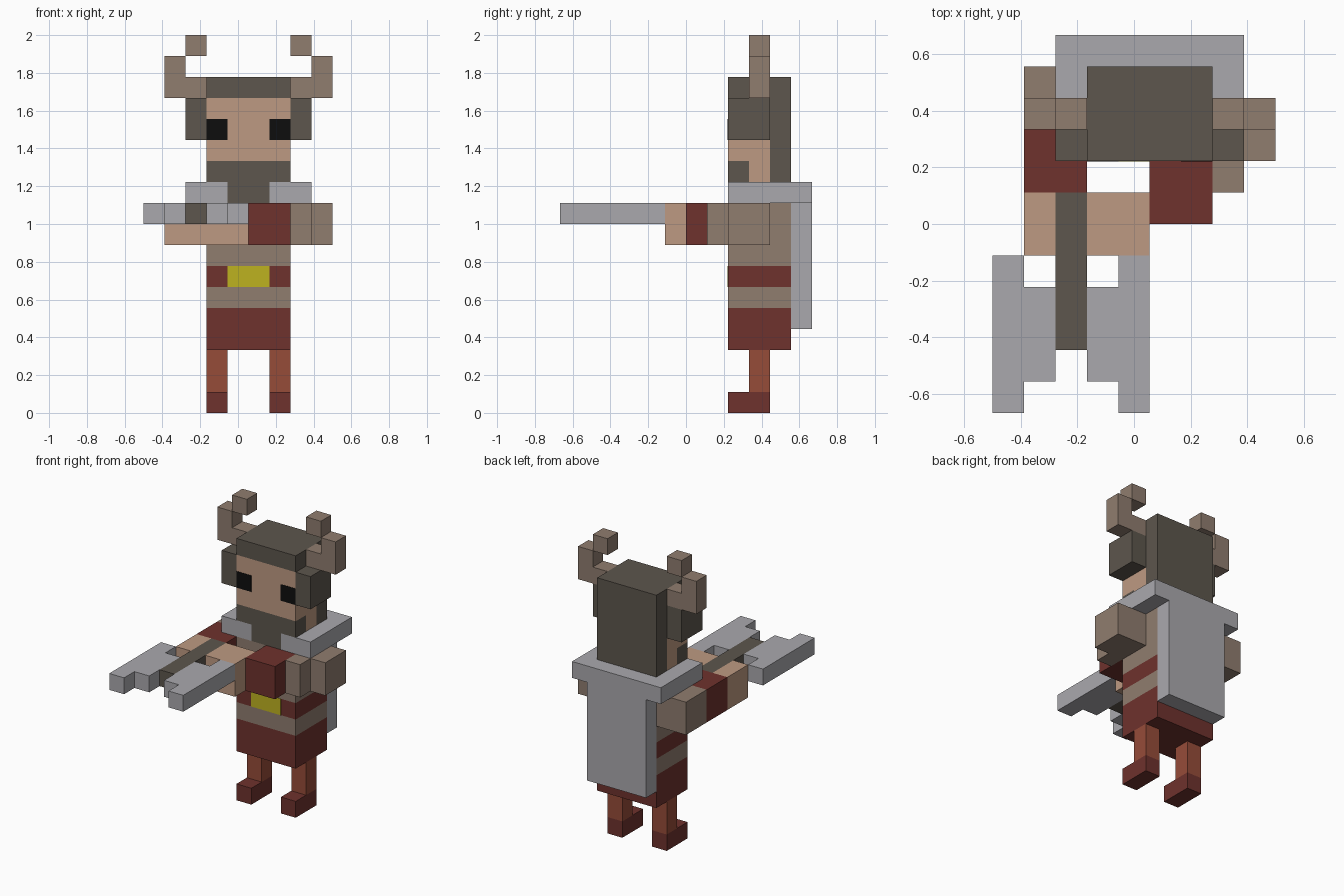
import bpy, bmesh
from mathutils import Vector

cube = bpy.data.objects.get("Cube")
if cube:
    bpy.data.objects.remove(cube, do_unlink=True)

U = 1 / 9                        # size of one block
ORIGIN = Vector((4.5, 6, 0))     # block-grid point that sits at the world origin


def linear(c):
    c /= 255
    return c / 12.92 if c <= 0.04045 else ((c + 0.055) / 1.055) ** 2.4


def material(name, *rgb):
    col = tuple(linear(c) for c in rgb) + (1.0,)
    m = bpy.data.materials.new(name)
    m.use_nodes = True
    m.diffuse_color = col
    bsdf = m.node_tree.nodes["Principled BSDF"]
    bsdf.inputs["Base Color"].default_value = col
    bsdf.inputs["Roughness"].default_value = 0.9
    return m


HAIR = material("dark_brown_grey", 93, 86, 77)
SKIN = material("skin", 190, 154, 130)
CLOTH = material("taupe", 144, 125, 111)
MAROON = material("maroon", 110, 50, 45)
RUST = material("rust", 150, 76, 57)
STEEL = material("light_grey", 170, 169, 174)
YELLOW = material("yellow", 190, 178, 32)
BLACK = material("black", 13, 13, 13)

SIDES = {  # outward direction: corners of that side of a unit block
    (1, 0, 0): ((1, 0, 0), (1, 1, 0), (1, 1, 1), (1, 0, 1)),
    (-1, 0, 0): ((0, 0, 0), (0, 0, 1), (0, 1, 1), (0, 1, 0)),
    (0, 1, 0): ((0, 1, 0), (0, 1, 1), (1, 1, 1), (1, 1, 0)),
    (0, -1, 0): ((0, 0, 0), (1, 0, 0), (1, 0, 1), (0, 0, 1)),
    (0, 0, 1): ((0, 0, 1), (1, 0, 1), (1, 1, 1), (0, 1, 1)),
    (0, 0, -1): ((0, 0, 0), (0, 1, 0), (1, 1, 0), (1, 0, 0)),
}


def finish(name, mat, bm):
    mesh = bpy.data.meshes.new(name)
    bm.to_mesh(mesh)
    bm.free()
    mesh.materials.append(mat)
    obj = bpy.data.objects.new(name, mesh)
    bpy.context.collection.objects.link(obj)
    return obj


def cells_of(box):
    x0, x1, y0, y1, z0, z1 = box
    return {(x, y, z) for x in range(x0, x1) for y in range(y0, y1) for z in range(z0, z1)}


def blocks(name, mat, *boxes, cut=None):
    """Join boxes (x0, x1, y0, y1, z0, z1 in blocks) into one outer shell."""
    cells = set().union(*map(cells_of, boxes))
    if cut:
        cells -= cells_of(cut)
    bm = bmesh.new()
    for c in sorted(cells):
        for d, corners in SIDES.items():
            if tuple(a + b for a, b in zip(c, d)) not in cells:
                bm.faces.new([bm.verts.new((Vector(c) + Vector(k) - ORIGIN) * U)
                              for k in corners])
    bmesh.ops.remove_doubles(bm, verts=bm.verts, dist=1e-4)
    bmesh.ops.dissolve_limit(bm, angle_limit=0.01, verts=bm.verts, edges=bm.edges)
    return finish(name, mat, bm)


def front_plate(name, mat, x0, x1, z0, z1, y=8, thick=0.004):
    """Thin painted plate on a front-facing surface."""
    bm = bmesh.new()
    bmesh.ops.create_cube(bm, size=1)
    mid = (Vector(((x0 + x1) / 2, y, (z0 + z1) / 2)) - ORIGIN) * U
    for v in bm.verts:
        v.co = mid + Vector((v.co.x * (x1 - x0) * U, v.co.y * thick, v.co.z * (z1 - z0) * U))
    return finish(name, mat, bm)


# Legs, boots, ear flaps, horns and eyes come in mirrored pairs about x = 5
for side, m in (("right", lambda a, b: (a, b)), ("left", lambda a, b: (10 - b, 10 - a))):
    blocks(side + "_boot", MAROON, (*m(3, 4), 8, 10, 0, 1))
    blocks(side + "_leg", RUST, (*m(3, 4), 9, 10, 1, 3))
    blocks(side + "_ear_flap", HAIR, (*m(2, 3), 8, 10, 13, 15))
    blocks(side + "_horn", CLOTH, (*m(1, 3), 9, 10, 15, 16),
           (*m(1, 2), 9, 10, 16, 17), (*m(2, 3), 9, 10, 17, 18))
    front_plate(side + "_eye", BLACK, *m(3, 4), 13, 14)

# Torso in stacked bands
for name, mat, z0, z1 in (("skirt", MAROON, 3, 5), ("tunic_band", CLOTH, 5, 6),
                          ("belt", MAROON, 6, 7), ("tunic_chest", CLOTH, 7, 10)):
    blocks(name, mat, (3, 7, 8, 11, z0, z1))
front_plate("buckle", YELLOW, 4, 6, 6, 7)

# Cape with shoulder slab, notched for the beard
blocks("cape", STEEL, (2, 8, 8, 12, 10, 11), (3, 7, 11, 12, 4, 11), cut=(4, 6, 8, 9, 10, 11))

# Head
blocks("beard", HAIR, (4, 6, 8, 9, 10, 11), (3, 7, 8, 9, 11, 12))
blocks("face", SKIN, (3, 7, 8, 10, 12, 15), (3, 7, 9, 10, 11, 12))
blocks("helmet", HAIR, (3, 7, 8, 11, 15, 16), (3, 7, 10, 11, 11, 16))

# Arms reaching forward to a shared grip
blocks("right_sleeve", CLOTH, (1, 3, 9, 11, 8, 10))
blocks("right_cuff", MAROON, (1, 3, 7, 9, 8, 10))
blocks("left_sleeve", CLOTH, (7, 8, 7, 10, 8, 10), (8, 9, 8, 10, 8, 10))
blocks("left_cuff", MAROON, (5, 7, 6, 8, 8, 10))
blocks("hands", SKIN, (1, 5, 5, 7, 8, 10), cut=(2, 3, 5, 7, 9, 10))

# Double-bladed axe
blocks("axe_handle", HAIR, (2, 3, 2, 7, 9, 10))
blocks("axe_blade_right", STEEL, (0, 1, 0, 5, 9, 10), (1, 2, 1, 4, 9, 10))
blocks("axe_blade_left", STEEL, (4, 5, 0, 5, 9, 10), (3, 4, 1, 4, 9, 10))
